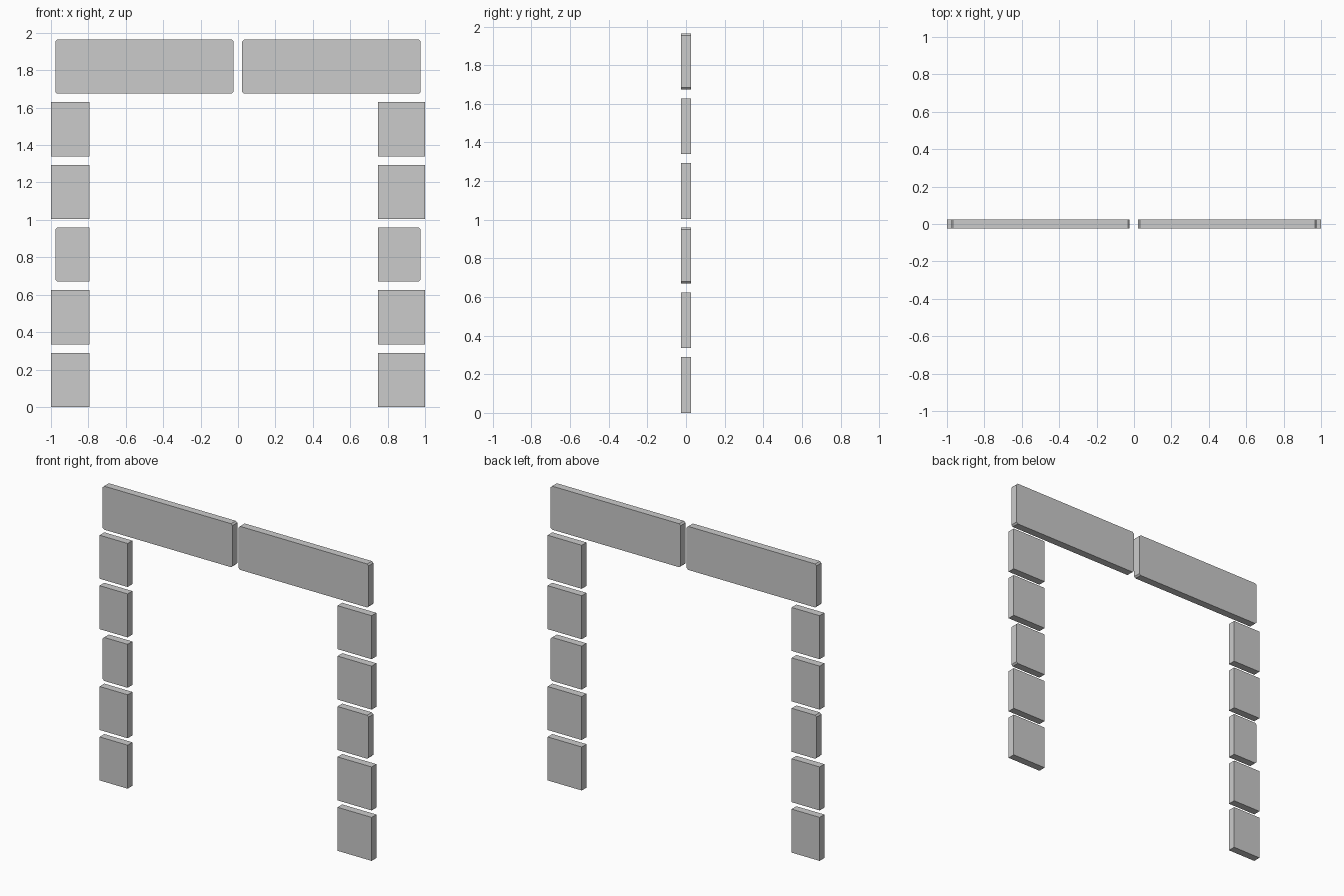
import bpy, bmesh

if "Cube" in bpy.data.objects:
    bpy.data.objects.remove(bpy.data.objects["Cube"])

PITCH, HEIGHT, HALF_DEPTH, CHAMFER = 0.335, 0.289, 0.025, 0.01


def brick(name, x0, x1, row, cut_left=False, cut_right=False):
    """Extrude a brick outline along y, chamfering the chosen ends."""
    z0 = row * PITCH
    z1 = z0 + HEIGHT
    c = CHAMFER
    left = [(x0 + c, z1), (x0, z1 - c), (x0, z0 + c), (x0 + c, z0)] if cut_left else [(x0, z1), (x0, z0)]
    right = [(x1 - c, z0), (x1, z0 + c), (x1, z1 - c), (x1 - c, z1)] if cut_right else [(x1, z0), (x1, z1)]
    bm = bmesh.new()
    face = bm.faces.new([bm.verts.new((x, -HALF_DEPTH, z)) for x, z in left + right])
    new = bmesh.ops.extrude_face_region(bm, geom=[face])["geom"]
    bmesh.ops.translate(bm, vec=(0, 2 * HALF_DEPTH, 0),
                        verts=[g for g in new if isinstance(g, bmesh.types.BMVert)])
    bmesh.ops.recalc_face_normals(bm, faces=bm.faces)
    mesh = bpy.data.meshes.new(name)
    bm.to_mesh(mesh)
    bm.free()
    bpy.context.collection.objects.link(bpy.data.objects.new(name, mesh))


# Side columns: the middle brick is inset with chamfered outer corners
for row in range(5):
    inset = row == 2
    outer = 0.977 if inset else 1.0
    brick(f"left_brick_{row + 1}", -outer, -0.794, row, cut_left=inset)
    brick(f"right_brick_{row + 1}", 0.749, outer, row, cut_right=inset)

# Two long bricks across the top
brick("left_lintel", -0.977, -0.023, 5, True, True)
brick("right_lintel", 0.022, 0.977, 5, True, True)
